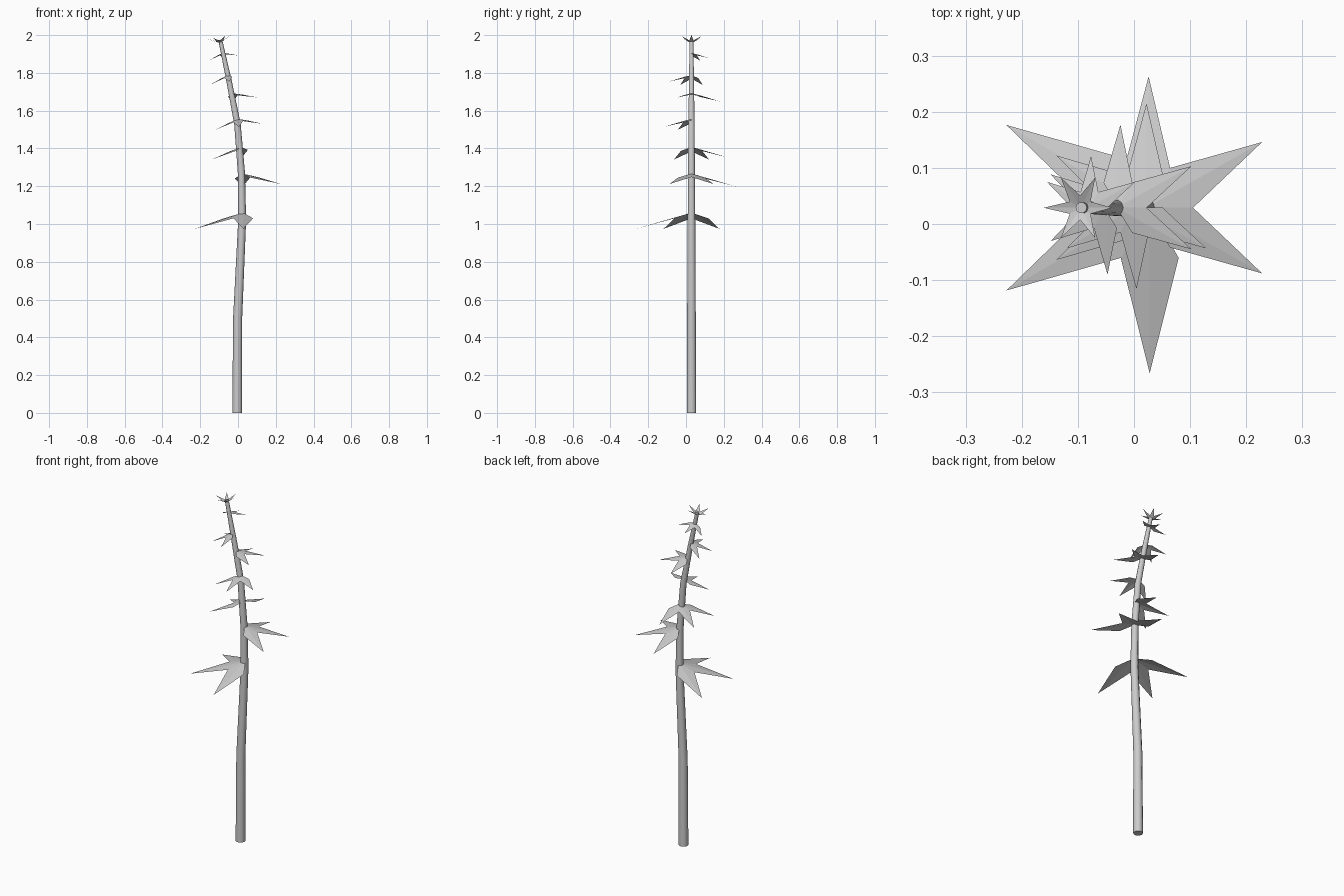
import bpy, bmesh
from math import cos, sin, radians, pi
from mathutils import Matrix, Vector

if "Cube" in bpy.data.objects:
    bpy.data.objects.remove(bpy.data.objects["Cube"])

STEM_Y = 0.029


def make_object(name, bm):
    bmesh.ops.recalc_face_normals(bm, faces=bm.faces)
    mesh = bpy.data.meshes.new(name)
    bm.to_mesh(mesh)
    bm.free()
    obj = bpy.data.objects.new(name, mesh)
    bpy.context.collection.objects.link(obj)
    return obj


# Curved, tapering stem: (x, z, radius)
path = [(-0.004, 0.0, 0.026), (-0.002, 0.5, 0.024), (0.022, 1.02, 0.021),
        (0.018, 1.27, 0.019), (-0.003, 1.53, 0.017), (-0.048, 1.76, 0.014),
        (-0.094, 1.975, 0.010)]
SIDES = 10
bm = bmesh.new()
rings = []
for i, (x, z, r) in enumerate(path):
    a, b = path[max(i - 1, 0)], path[min(i + 1, len(path) - 1)]
    slope = 0 if i == 0 else (b[0] - a[0]) / (b[1] - a[1])
    rings.append([bm.verts.new((x + r * cos(2 * pi * k / SIDES),
                                STEM_Y + r * sin(2 * pi * k / SIDES),
                                z - slope * r * cos(2 * pi * k / SIDES)))
                  for k in range(SIDES)])
for lo, hi in zip(rings, rings[1:]):
    for k in range(SIDES):
        n = (k + 1) % SIDES
        bm.faces.new((lo[k], lo[n], hi[n], hi[k]))
bm.faces.new(rings[0])
bm.faces.new(rings[-1])
stem = make_object("stem", bm)
bpy.context.view_layer.objects.active = stem
stem.select_set(True)
bpy.ops.object.shade_smooth_by_angle(angle=radians(40))


# Star-shaped fan of leaf points, spaced 60 degrees, tilted with the stem
def leaf_fan(name, x, z, heading, radius, tilt, drop=0.29, points=3):
    bm = bmesh.new()
    centre = bm.verts.new((0, 0, 0))
    start = heading - 30 * points
    rim = []
    for k in range(2 * points + (points < 6)):
        r = radius if k % 2 else radius * 0.35
        a = radians(start + 30 * k)
        rim.append(bm.verts.new((r * cos(a), r * sin(a), -drop * r)))
    if points == 6:
        rim.append(rim[0])
    for p, q in zip(rim, rim[1:]):
        bm.faces.new((centre, p, q))
    bm.transform(Matrix.Translation(Vector((x, STEM_Y, z)))
                 @ Matrix.Rotation(-tilt, 4, 'Y'))
    return make_object(name, bm)


# x, z, heading, radius, tilt
leaves = [(0.028, 1.060, 210, 0.295, 0.00), (0.022, 1.267, 30, 0.234, 0.06),
          (0.018, 1.408, 150, 0.186, 0.08), (-0.001, 1.556, 270, 0.145, 0.13),
          (-0.031, 1.692, 30, 0.148, 0.16), (-0.053, 1.788, 210, 0.119, 0.17),
          (-0.081, 1.905, 90, 0.092, 0.17)]
for i, leaf in enumerate(leaves):
    leaf_fan(f"leaf_{i + 1}", *leaf)

# Upturned six-pointed crown at the tip
leaf_fan("crown_leaf", -0.094, 1.957, 30, 0.062, 0.17, drop=-0.55, points=6)
